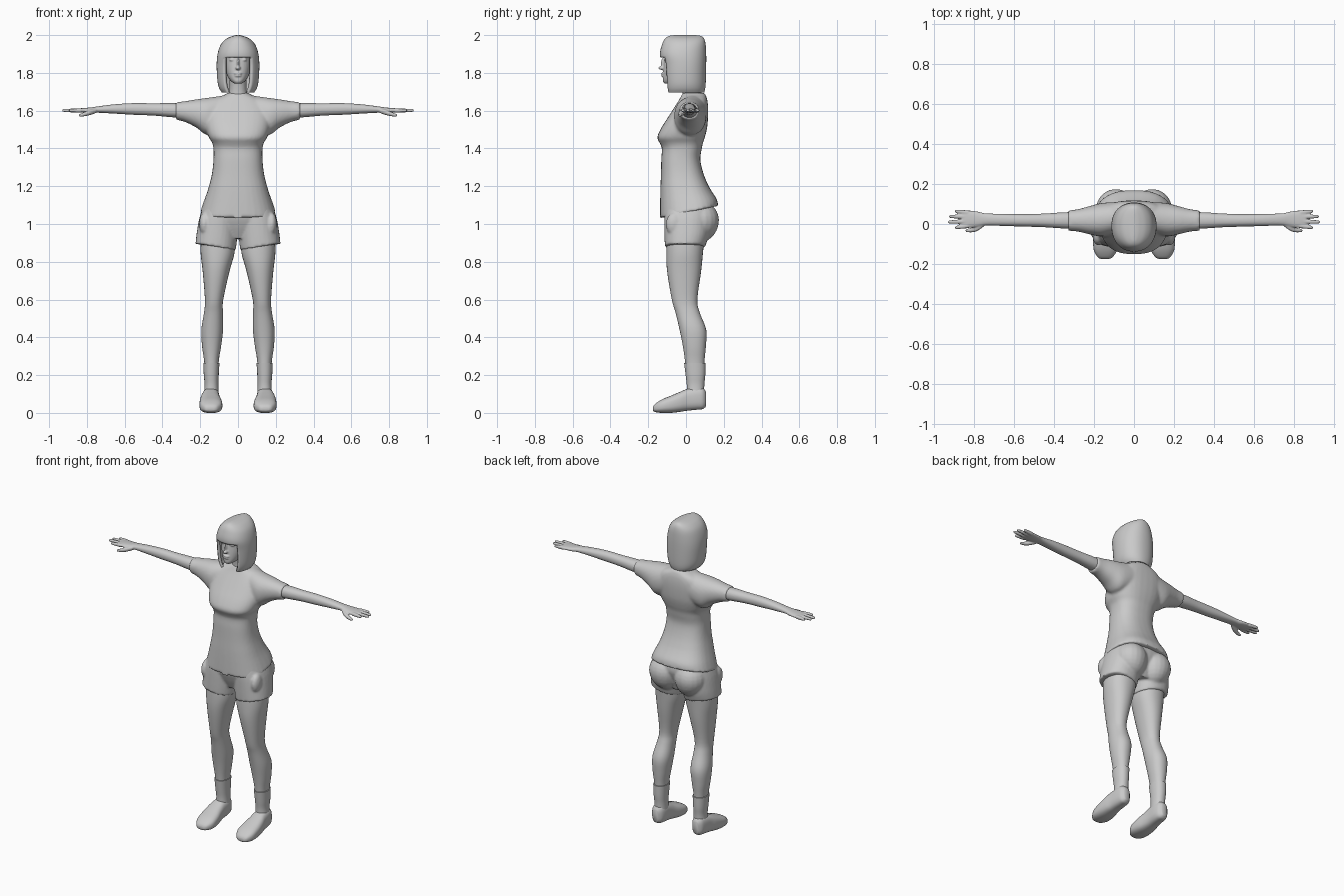
import bpy, bmesh, math
from mathutils import Matrix, Vector

default_cube = bpy.data.objects.get("Cube")
if default_cube:
    bpy.data.objects.remove(default_cube, do_unlink=True)

grey = bpy.data.materials.new("plain_grey")
grey.use_nodes = True
colour = (0.59, 0.59, 0.59, 1)
grey.diffuse_color = colour
grey.node_tree.nodes["Principled BSDF"].inputs["Base Color"].default_value = colour

SIDES = {"left": 1, "right": -1}


def catmull(a, b, c, d, f):
    """Smooth value between b and c."""
    return b + 0.5 * f * (c - a + f * (2*a - 5*b + 4*c - d + f * (3*(b - c) + d - a)))


def refine(rows, steps):
    """Add smooth in-between rows to a list of section rows."""
    out, last = [], len(rows) - 1
    for i in range(last):
        four = [rows[max(0, min(last, i + k))] for k in (-1, 0, 1, 2)]
        for s in range(steps):
            out.append([catmull(*vals, s / steps) for vals in zip(*four)])
    return out + [list(rows[-1])]


def loft(bm, axis, rows, side=1, power=2.2, segments=32, steps=4, skip=None):
    """Skin rounded sections; a row is (position, low a, high a, low b, high b)."""
    rings = []
    for t, a0, a1, b0, b1 in refine(rows, steps):
        ring = []
        for k in range(segments):
            ang = math.tau * k / segments
            c, s = math.cos(ang), math.sin(ang)
            c = math.copysign(abs(c) ** (2 / power), c)
            s = math.copysign(abs(s) ** (2 / power), s)
            a = (a0 + a1) / 2 + c * (a1 - a0) / 2
            b = (b0 + b1) / 2 + s * (b1 - b0) / 2
            x, y, z = {"x": (t, a, b), "y": (a, t, b), "z": (a, b, t)}[axis]
            ring.append(bm.verts.new((x * side, y, z)))
        rings.append((t, ring))
    for (t, low), (_, high) in zip(rings, rings[1:]):
        for k in range(segments):
            if not (skip and skip(k, t)):
                n = (k + 1) % segments
                bm.faces.new((low[k], low[n], high[n], high[k]))
    if not skip:
        bm.faces.new(rings[0][1])
    bm.faces.new(rings[-1][1])


def even(rows):
    """Rows with equal left and right widths."""
    return [(z, -w, w, front, back) for z, w, front, back in rows]


def blob(bm, centre, radii, side=1):
    x, y, z = centre
    matrix = Matrix.Translation((x * side, y, z)) @ Matrix.Diagonal((*radii, 1))
    bmesh.ops.create_uvsphere(bm, u_segments=20, v_segments=14, radius=1, matrix=matrix)


def finish(bm, name, voxel=0, smooth=5):
    """Make the object; with a voxel size, fuse its pieces into one skin."""
    loose = [v for v in bm.verts if not v.link_faces]
    bmesh.ops.delete(bm, geom=loose, context="VERTS")
    bmesh.ops.recalc_face_normals(bm, faces=bm.faces)
    mesh = bpy.data.meshes.new(name)
    bm.to_mesh(mesh)
    bm.free()
    mesh.materials.append(grey)
    mesh.shade_smooth()
    mesh.set_sharp_from_angle(angle=math.radians(50))
    obj = bpy.data.objects.new(name, mesh)
    bpy.context.collection.objects.link(obj)
    if voxel:
        fuse = obj.modifiers.new("fuse", "REMESH")
        fuse.mode = "VOXEL"
        fuse.voxel_size = voxel
        fuse.use_smooth_shade = True
        soften = obj.modifiers.new("soften", "SMOOTH")
        soften.factor = 0.5
        soften.iterations = smooth
    return obj


# Shirt: draped torso with short sleeves and a hem that dips at the front
bm = bmesh.new()
loft(bm, "z", even([
    (1.06, .2, -.137, .17), (1.11, .184, -.137, .163), (1.18, .16, -.136, .13),
    (1.26, .139, -.133, .095), (1.34, .13, -.131, .076), (1.4, .13, -.128, .084),
    (1.43, .137, -.14, .09), (1.46, .155, -.152, .1), (1.51, .17, -.13, .112),
    (1.57, .175, -.092, .117), (1.62, .165, -.06, .117), (1.66, .125, -.035, .112),
    (1.685, .068, -.022, .103), (1.695, .054, -.016, .096)]), power=2.5)
for v in bm.verts:
    v.co.z += v.co.y * max(0, 1.2 - v.co.z) * 1.5
for side in SIDES.values():
    loft(bm, "x", [
        (.08, -.04, .11, 1.5, 1.68), (.16, -.062, .105, 1.47, 1.668),
        (.22, -.052, .09, 1.51, 1.66), (.28, -.038, .074, 1.54, 1.65),
        (.328, -.034, .068, 1.552, 1.645)], side)
finish(bm, "shirt", voxel=.008)

# Shorts: hips, seat, two short legs and bulging side pockets
bm = bmesh.new()
loft(bm, "z", even([(.94, .15, -.07, .1), (1, .2, -.105, .13),
                    (1.06, .196, -.12, .15), (1.12, .17, -.12, .14)]))
for side in SIDES.values():
    loft(bm, "z", [
        (.895, .012, .225, -.112, .102), (.95, .004, .219, -.114, .12),
        (1.03, .002, .205, -.115, .13), (1.09, .01, .185, -.11, .13)], side)
    blob(bm, (.09, .075, 1.02), (.1, .1, .1), side)
    blob(bm, (.178, -.062, 1), (.028, .045, .06), side)
for v in bm.verts:
    if v.co.z < 1:
        v.co.z -= max(0, .2 - abs(v.co.x)) * (1 - v.co.z) * 1.7
finish(bm, "shorts", voxel=.007, smooth=4)

for label, side in SIDES.items():
    # Bare leg
    bm = bmesh.new()
    loft(bm, "z", [
        (.95, .015, .195, -.1, .1), (.85, .018, .198, -.104, .09),
        (.75, .045, .187, -.1, .08), (.6, .078, .175, -.075, .06),
        (.53, .08, .18, -.055, .073), (.44, .079, .194, -.034, .107),
        (.35, .09, .19, -.016, .105), (.26, .103, .178, -.004, .097),
        (.1, .107, .172, .008, .092)], side)
    finish(bm, label + "_leg")

    # Sock cuff
    bm = bmesh.new()
    loft(bm, "z", [(.265, .098, .184, -.01, .104), (.2, .102, .181, -.002, .102),
                   (.15, .104, .177, .004, .097), (.1, .102, .18, .004, .096)], side)
    finish(bm, label + "_sock")

    # Shoe, lofted from toe to heel
    bm = bmesh.new()
    loft(bm, "y", [
        (-.175, .125, .165, .012, .03), (-.165, .106, .182, .005, .046),
        (-.13, .085, .201, 0, .07), (-.08, .084, .204, 0, .091),
        (-.03, .093, .2, .006, .112), (.01, .098, .192, .012, .128),
        (.06, .1, .186, .017, .136), (.09, .108, .179, .021, .132),
        (.107, .125, .162, .035, .11)], side, power=2.7)
    finish(bm, label + "_shoe")

    # Arm and hand
    bm = bmesh.new()
    loft(bm, "x", [
        (.28, -.025, .06, 1.56, 1.638), (.36, -.022, .058, 1.566, 1.64),
        (.45, -.016, .052, 1.574, 1.639), (.55, -.013, .05, 1.578, 1.64),
        (.65, -.01, .051, 1.584, 1.634), (.74, -.007, .053, 1.589, 1.623),
        (.78, -.014, .062, 1.588, 1.617), (.83, -.02, .068, 1.59, 1.613),
        (.86, -.01, .06, 1.594, 1.61)], side)
    for root, tip, reach in ((-.01, -.018, .895), (.013, .01, .93),
                             (.036, .038, .925), (.057, .064, .895)):
        finger = []
        for f, r in ((0, .011), (.5, .01), (.9, .008), (1, .004)):
            y = root + (tip - root) * f
            finger.append((.83 + (reach - .83) * f, y - r, y + r, 1.601 - r, 1.601 + r))
        loft(bm, "x", finger, side, segments=16)
    loft(bm, "x", [
        (.75, -.012, .015, 1.588, 1.612), (.785, -.036, -.004, 1.576, 1.604),
        (.815, -.042, -.019, 1.57, 1.592), (.842, -.04, -.026, 1.568, 1.58)],
        side, segments=16)
    finish(bm, label + "_arm", voxel=.004, smooth=3)

# Head with neck and facial relief
bm = bmesh.new()
loft(bm, "z", even([
    (1.743, .018, -.113, -.06), (1.755, .036, -.122, 0), (1.78, .054, -.122, .03),
    (1.82, .067, -.12, .06), (1.87, .072, -.116, .075), (1.92, .07, -.11, .07),
    (1.96, .045, -.08, .05)]), power=2.3)
loft(bm, "z", even([(1.65, .06, -.02, .09), (1.71, .046, -.02, .078),
                    (1.79, .046, -.03, .07)]))
blob(bm, (0, -.124, 1.826), (.013, .022, .011))
blob(bm, (0, -.116, 1.85), (.008, .017, .034))
blob(bm, (0, -.119, 1.797), (.022, .013, .006))
blob(bm, (0, -.117, 1.784), (.019, .014, .006))
for side in SIDES.values():
    blob(bm, (.031, -.1, 1.869), (.016, .016, .009), side)
    blob(bm, (.034, -.104, 1.888), (.024, .013, .006), side)
finish(bm, "head", voxel=.004, smooth=3)

# Bob haircut: a shell left open in front of the face below the fringe
bm = bmesh.new()
FRONT = 36
loft(bm, "z", even([
    (1.695, .085, -.112, .096), (1.72, .1, -.118, .102), (1.76, .109, -.122, .105),
    (1.84, .113, -.128, .107), (1.9, .108, -.138, .107), (1.95, .091, -.127, .104),
    (1.98, .063, -.112, .096), (1.995, .03, -.09, .08), (2, .008, -.06, .05)]),
    segments=48, steps=6,
    skip=lambda k, t: abs(k + .5 - FRONT) < 5 and t < 1.88)
hair = finish(bm, "hair")
shell = hair.modifiers.new("thickness", "SOLIDIFY")
shell.thickness = .016
shell.offset = -1
